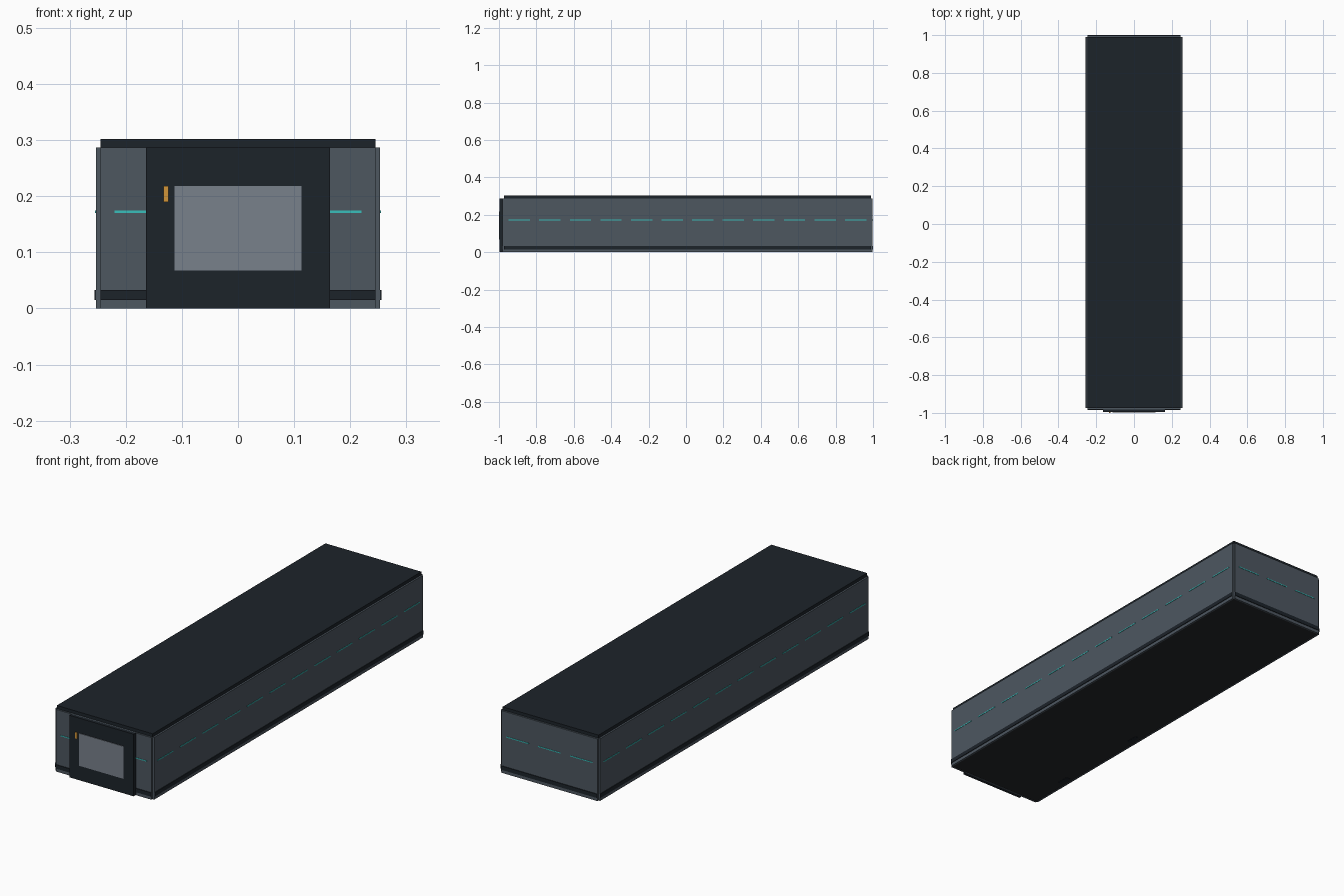
import bpy, math

if "Cube" in bpy.data.objects:
    bpy.data.objects.remove(bpy.data.objects["Cube"])

def material(name, rgb):
    m = bpy.data.materials.new(name)
    m.diffuse_color = (*rgb, 1)
    m.use_nodes = True
    m.node_tree.nodes["Principled BSDF"].inputs["Base Color"].default_value = m.diffuse_color
    return m

WALL = material("wall_grey", (0.075, 0.095, 0.118))
DARK = material("dark_trim", (0.012, 0.017, 0.023))
FLOOR = material("floor_grey", (0.018, 0.020, 0.023))
GLASS = material("window_glass", (0.19, 0.22, 0.26))
TEAL = material("teal_stripe", (0.04, 0.52, 0.50))
ORANGE = material("orange_handle", (0.65, 0.30, 0.04))

def box(name, x, y, z, mat):
    """Box spanning the given (min, max) ranges."""
    r = (x, y, z)
    bpy.ops.mesh.primitive_cube_add(size=1, location=[(a + b) / 2 for a, b in r])
    o = bpy.context.object
    o.name = name
    o.scale = [b - a for a, b in r]
    bpy.ops.object.transform_apply(location=False, rotation=False, scale=True)
    o.data.materials.append(mat)
    return o

# Inner plan of the module and shared sizes
X, Y0, Y1 = 0.245, -0.973, 0.989
T, H = 0.008, 0.287
SKIRT, STRIPE = (0.015, 0.033), (0.170, 0.1745)

# Floor and roof
box("floor", (-X, X), (Y0, Y1), (0.001, 0.015), FLOOR)
box("roof", (-X, X), (Y0, Y1), (H, 0.302), DARK)

def span(s, edge, a, b):
    """Range between offsets a and b outward from edge on side s."""
    return tuple(sorted((s * (edge + a), s * (edge + b))))

# Long side walls with skirting and dashed light strips
cell = (Y1 - Y0) / 12
for s, side in ((-1, "left"), (1, "right")):
    box(side + "_wall", span(s, X, 0, T), (Y0, Y1), (0, H), WALL)
    box(side + "_skirting", span(s, X, T - 0.001, 0.011), (Y0, Y1), SKIRT, DARK)
    for i in range(12):
        c = Y0 + (i + 0.5) * cell
        box(side + "_light_dash", span(s, X, T - 0.001, 0.0095),
            (c - 0.35 * cell, c + 0.35 * cell), STRIPE, TEAL)

# End walls, stepped at the corners
cell = 2 * X / 3
for s, edge, end in ((-1, -Y0, "front"), (1, Y1, "back")):
    box(end + "_wall", (-X, X), span(s, edge, 0, T), (0, H), WALL)
    box(end + "_skirting", (-X, X), span(s, edge, T - 0.001, 0.011), SKIRT, DARK)
    for i in (-1, 0, 1):
        box(end + "_light_dash", (i * cell - 0.35 * cell, i * cell + 0.35 * cell),
            span(s, edge, T - 0.001, 0.0095), STRIPE, TEAL)

# Front door with window and handle light
box("door", (-0.164, 0.164), (-0.996, -0.980), (0, H), DARK)
box("door_window", (-0.113, 0.113), (-0.9985, -0.990), (0.068, 0.218), GLASS)
box("door_handle", (-0.133, -0.124), (-1.0, -0.990), (0.190, 0.218), ORANGE)

# Small mounting pads under the floor
for y in (-0.75, -0.27):
    box("floor_pad", (-0.230, -0.210), (y - 0.03, y + 0.03), (0, 0.010), DARK)
